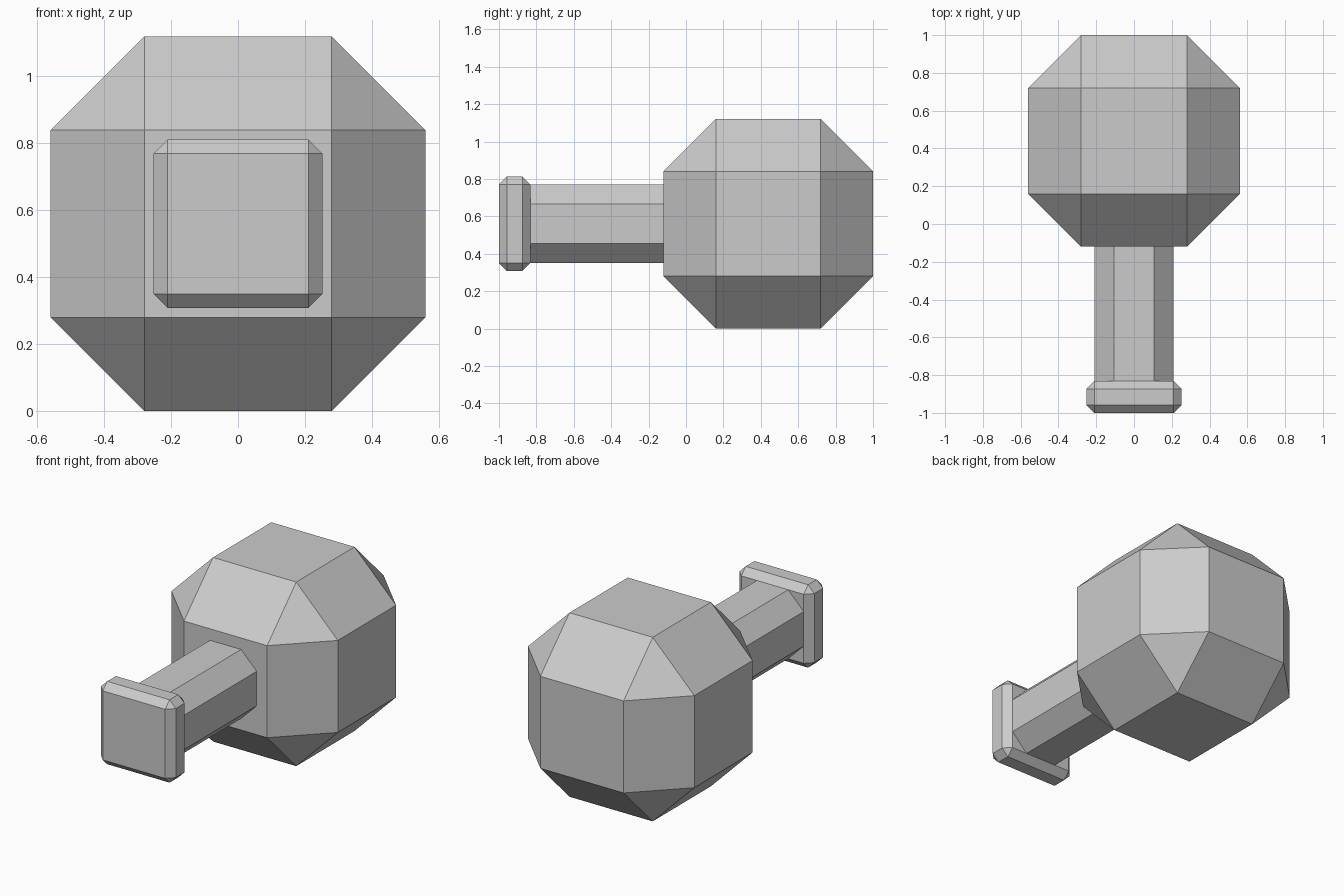
import bpy
import bmesh
from mathutils import Vector

default_cube = bpy.data.objects.get("Cube")
if default_cube:
    bpy.data.objects.remove(default_cube, do_unlink=True)

# Single flat colour
GREY = (0.6, 0.6, 0.6, 1.0)
grey = bpy.data.materials.new("plain grey")
grey.use_nodes = True
grey.diffuse_color = GREY
grey.node_tree.nodes["Principled BSDF"].inputs["Base Color"].default_value = GREY

MID_Z = 0.56


def chamfered_box(name, width, y_front, y_back, chamfer, lengthwise_only=False):
    """Square block along y, with its edges cut flat by the chamfer."""
    size = Vector((width, y_back - y_front, width))
    bm = bmesh.new()
    bmesh.ops.create_cube(bm, size=1)
    bmesh.ops.scale(bm, vec=size, verts=bm.verts)
    edges = [e for e in bm.edges if not lengthwise_only
             or abs(e.verts[0].co.y - e.verts[1].co.y) > 0.01]
    bmesh.ops.bevel(bm, geom=edges, offset=chamfer, offset_type='OFFSET',
                    segments=1, profile=0.5, affect='EDGES', clamp_overlap=False)
    bmesh.ops.recalc_face_normals(bm, faces=bm.faces)
    mesh = bpy.data.meshes.new(name)
    bm.to_mesh(mesh)
    bm.free()
    mesh.materials.append(grey)
    obj = bpy.data.objects.new(name, mesh)
    obj.location = (0, (y_front + y_back) / 2, MID_Z)
    bpy.context.collection.objects.link(obj)
    return obj


# Heavy faceted head
chamfered_box("head", 1.12, -0.12, 1.0, 0.28)
# Octagonal handle, seated slightly into the head and the end cap
chamfered_box("handle", 0.42, -0.85, -0.10, 0.105, lengthwise_only=True)
# Square end cap
chamfered_box("end_cap", 0.504, -1.0, -0.832, 0.042)
